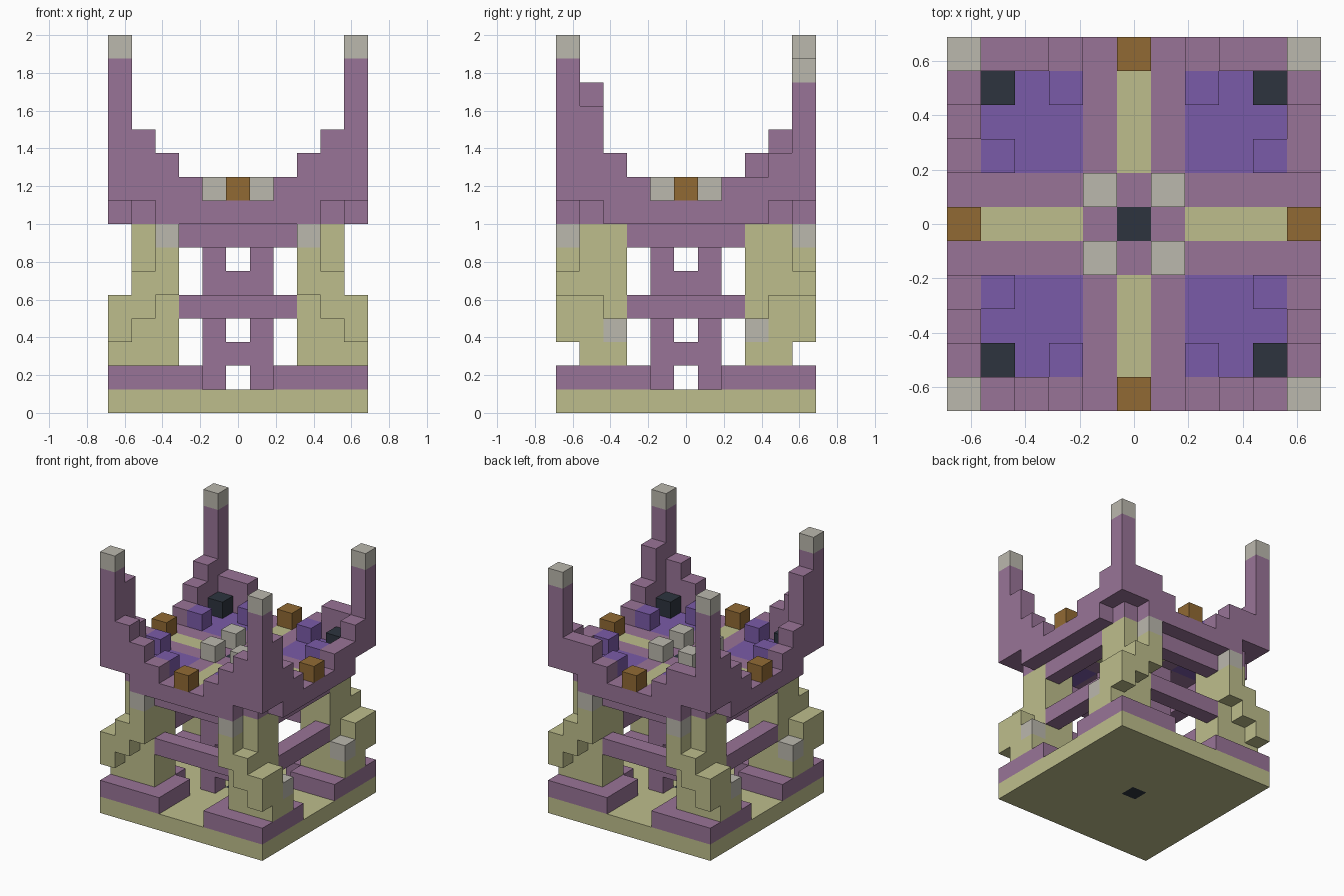
import bpy, bmesh
from mathutils import Vector

cube = bpy.data.objects.get("Cube")
if cube:
    bpy.data.objects.remove(cube)

UNIT = 0.125
HALF = UNIT / 2


def material(name, rgb):
    lin = [((c / 255 + 0.055) / 1.055) ** 2.4 for c in rgb] + [1.0]
    m = bpy.data.materials.new(name)
    m.use_nodes = True
    m.diffuse_color = lin
    bsdf = next(n for n in m.node_tree.nodes if n.type == 'BSDF_PRINCIPLED')
    bsdf.inputs["Base Color"].default_value = lin
    return m


PURPLE = material("mauve purple", (153, 116, 151))
OLIVE = material("pale olive", (190, 190, 140))
VIOLET = material("violet", (122, 91, 168))
STONE = material("pale stone", (187, 184, 174))
DARK = material("dark slate", (45, 52, 62))
BROWN = material("brown", (145, 106, 52))

parts = {}      # part name -> (material, set of cells)
filled = set()  # every occupied cell


def block(name, mat, xs, ys, zs, mirror=True):
    """Fill an inclusive range of unit blocks, mirrored over x and y by default."""
    cells = parts.setdefault(name, (mat, set()))[1]
    signs = (1, -1) if mirror else (1,)
    for x in range(xs[0], xs[-1] + 1):
        for y in range(ys[0], ys[-1] + 1):
            for z in range(zs[0], zs[-1] + 1):
                for sx in signs:
                    for sy in signs:
                        cell = (x * sx, y * sy, z)
                        if cell not in filled:
                            filled.add(cell)
                            cells.add(cell)


# Ground slab with a dark centre
block("base_core", DARK, [0], [0], [0])
block("base_slab", OLIVE, [0, 5], [0, 5], [0])

# L-shaped feet under the legs
block("feet", PURPLE, [3, 5], [2, 5], [1])
block("feet", PURPLE, [2], [3, 5], [1])

# Legs with an arm that winds around each one
block("leg_caps", STONE, [3], [5], [7])
block("leg_caps", STONE, [5], [3], [3])
block("legs", OLIVE, [3, 4], [3, 4], [2, 7])
block("leg_arms", OLIVE, [3], [5], [5, 6])
block("leg_arms", OLIVE, [4], [5], [4, 5])
block("leg_arms", OLIVE, [5], [5], [3, 4])
block("leg_arms", OLIVE, [5], [4], [2, 4])
block("leg_arms", OLIVE, [5], [3], [2])

# Cross beams between the legs
for z in (4, 7):
    block("leg_beams", PURPLE, [0, 2], [4], [z])
    block("leg_beams", PURPLE, [4], [0, 2], [z])

# Central shaft: four posts tied together by rungs
block("shaft_posts", PURPLE, [1], [1], [1, 7])
for z in (2, 4, 5, 7):
    block("shaft_rungs", PURPLE, [0], [1], [z])
    block("shaft_rungs", PURPLE, [1], [0], [z])

# Platform floor: strips, lanes and coloured quarters
block("platform_core", DARK, [0], [0], [8])
block("floor_strips", OLIVE, [0], [2, 4], [8])
block("floor_strips", OLIVE, [2, 4], [0], [8])
block("floor_lanes", PURPLE, [0, 1], [0, 4], [8])
block("floor_lanes", PURPLE, [2, 4], [1], [8])
block("floor_lanes", PURPLE, [4], [4], [8])
block("floor_quarters", VIOLET, [2, 4], [2, 4], [8])

# Small blocks standing on the platform
block("centre_studs", STONE, [1], [1], [9])
block("corner_studs", DARK, [4], [4], [9])
block("floor_studs", VIOLET, [4], [2], [9])
block("floor_studs", VIOLET, [2], [4], [9])
block("rim_studs", BROWN, [0], [5], [9])
block("rim_studs", BROWN, [5], [0], [9])

# Rim: low in the middle, open below the corners
block("rim", PURPLE, [0, 3], [5], [8])
block("rim", PURPLE, [5], [0, 3], [8])

# Rising steps of the rim, top layer for distances 2, 3, 4 from the middle
front, back = (9, 10, 11), (9, 10, 10)
for s in (1, -1):
    side_front = (9, 10, 12) if s > 0 else (9, 10, 13)
    side_back = (9, 9, 10) if s > 0 else (9, 10, 11)
    for i, d in enumerate((2, 3, 4)):
        block("rim_steps", PURPLE, [d * s], [-5], [9, front[i]], False)
        block("rim_steps", PURPLE, [d * s], [5], [9, back[i]], False)
        block("rim_steps", PURPLE, [5 * s], [-d], [9, side_front[i]], False)
        block("rim_steps", PURPLE, [5 * s], [d], [9, side_back[i]], False)

# Corner spires with pale tips, one of them shorter
for sx in (1, -1):
    for sy in (1, -1):
        tip = 14 if sx == sy == 1 else 15
        block("spires", PURPLE, [5 * sx], [5 * sy], [9, tip - 1], False)
        block("spire_tips", STONE, [5 * sx], [5 * sy], [tip], False)


def build(name, mat, cells):
    """Turn the exposed sides of a part's blocks into one flat-shaded mesh."""
    bm = bmesh.new()
    for cell in sorted(cells):
        centre = Vector(cell) * UNIT + Vector((0, 0, HALF))
        for axis in range(3):
            for sign in (1, -1):
                near = list(cell)
                near[axis] += sign
                if tuple(near) in filled:
                    continue
                n, u, v = Vector(), Vector(), Vector()
                n[axis] = sign * HALF
                u[(axis + 1) % 3] = HALF
                v[(axis + 2) % 3] = HALF * sign
                corners = (-u - v, u - v, u + v, v - u)
                bm.faces.new([bm.verts.new(centre + n + c) for c in corners])
    bmesh.ops.remove_doubles(bm, verts=bm.verts, dist=0.001)
    bmesh.ops.dissolve_limit(bm, angle_limit=0.01, verts=bm.verts, edges=bm.edges)
    mesh = bpy.data.meshes.new(name)
    bm.to_mesh(mesh)
    bm.free()
    mesh.materials.append(mat)
    bpy.context.collection.objects.link(bpy.data.objects.new(name, mesh))


for part, (mat, cells) in parts.items():
    build(part, mat, cells)
